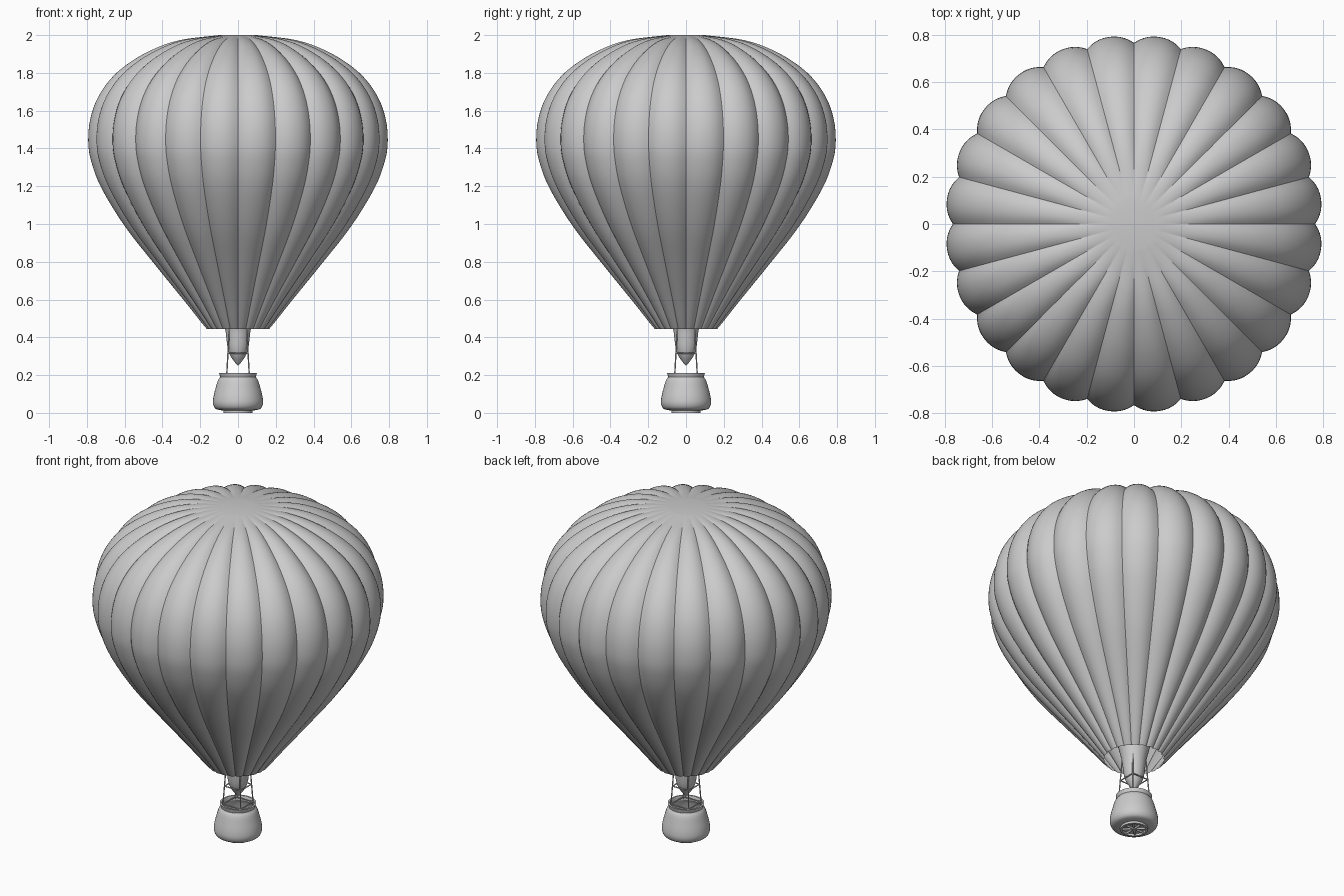
import bpy, bmesh, math
from mathutils import Vector

if "Cube" in bpy.data.objects:
    bpy.data.objects.remove(bpy.data.objects["Cube"])

GORES, PER = 24, 10


def smooth_path(pts, n):
    """Catmull-Rom through (r, z) points."""
    p = [Vector(q) for q in pts]
    p = [2 * p[0] - p[1]] + p + [2 * p[-1] - p[-2]]
    out = []
    for i in range(1, len(p) - 2):
        a, b, c, d = p[i - 1:i + 3]
        for k in range(n):
            t = k / n
            out.append(0.5 * (2 * b + (c - a) * t + (2 * a - 5 * b + 4 * c - d) * t * t
                              + (3 * b - a - 3 * c + d) * t ** 3))
    return out + [p[-2]]


def finish(name, bm, angle=30):
    bmesh.ops.remove_doubles(bm, verts=bm.verts, dist=1e-5)
    bmesh.ops.recalc_face_normals(bm, faces=bm.faces)
    me = bpy.data.meshes.new(name)
    bm.to_mesh(me)
    bm.free()
    me.polygons.foreach_set("use_smooth", [True] * len(me.polygons))
    me.set_sharp_from_angle(angle=math.radians(angle))
    ob = bpy.data.objects.new(name, me)
    bpy.context.collection.objects.link(ob)
    return ob


def revolve(name, path, seg, point=None, closed=False, cap_top=False, angle=30):
    point = point or (lambda i, j: path[i])
    bm = bmesh.new()
    rows = []
    for i in range(len(path)):
        row = []
        for j in range(seg):
            r, z = point(i, j)
            a = 2 * math.pi * j / seg
            row.append(bm.verts.new((r * math.cos(a), r * math.sin(a), z)))
        rows.append(row)
    for i in range(len(rows) if closed else len(rows) - 1):
        lo, hi = rows[i], rows[(i + 1) % len(rows)]
        for j in range(seg):
            k = (j + 1) % seg
            bm.faces.new((lo[j], lo[k], hi[k], hi[j]))
    if cap_top:
        bm.faces.new(rows[-1])
    return finish(name, bm, angle)


def rods(name, segments, radius):
    bm = bmesh.new()
    for a, b in segments:
        a, b = Vector(a), Vector(b)
        d = b - a
        m = d.to_track_quat('Z', 'Y').to_matrix().to_4x4()
        m.translation = (a + b) / 2
        bmesh.ops.create_cone(bm, cap_ends=True, segments=8, radius1=radius,
                              radius2=radius, depth=d.length, matrix=m)
    return finish(name, bm, 50)


# Envelope: seam profile, with each gore puffed out along the profile normal
seam = smooth_path([(.16, .445), (.277, .6), (.432, .8), (.582, 1.0), (.70, 1.2),
                    (.752, 1.34), (.766, 1.44), (.756, 1.55), (.718, 1.66), (.645, 1.765),
                    (.54, 1.853), (.42, 1.92), (.30, 1.965), (.2, 1.986), (.1, 2.0)], 4)


def gore_point(i, j):
    p = seam[i]
    t = seam[min(i + 1, len(seam) - 1)] - seam[max(i - 1, 0)]
    n = Vector((t.y, -t.x)).normalized()
    if i == 0:
        n = Vector((1, 0))
    u = 2 * (j % PER) / PER - 1
    fade = 1 if p.y < 1.5 else min(1, (p.x - .1) / .25)
    return p + n * (.042 * p.x * fade * (1 - abs(u) ** 2.2))


revolve("envelope", seam, GORES * PER, gore_point, cap_top=True, angle=24)

# Burner flame rising into the mouth
revolve("flame", smooth_path([(.0005, .25), (.02, .272), (.042, .305), (.055, .345),
                              (.062, .4), (.068, .445), (.09, .54), (.1, .6)], 4), 32, cap_top=True)

# Basket: outer wall, rim, inner wall
outer = smooth_path([(.085, .013), (.118, .022), (.132, .048), (.13, .085),
                     (.119, .13), (.107, .17), (.094, .19)], 4)
rim = [Vector(q) for q in ((.097, .2), (.1, .212), (.09, .212), (.084, .195))]
inner = [p - Vector((.012, 0)) for p in reversed(outer[3:-1])]
floor = [Vector((.0, .025)), Vector((.0, .013))]
revolve("basket", outer + rim + inner + floor, 40, closed=True)

# Base ring, hub and spokes under the basket
revolve("base_ring", [Vector(q) for q in ((.064, 0), (.076, 0), (.076, .016), (.064, .016))], 40, closed=True)
revolve("base_hub", [Vector(q) for q in ((0, 0), (.014, 0), (.014, .016), (0, .016))], 20)
rods("base_spokes", [((.01 * math.cos(a), .01 * math.sin(a), .008), (.068 * math.cos(a), .068 * math.sin(a), .008))
                     for a in [k * math.pi / 4 for k in range(8)]], .006)

# Ropes and the two square frames that tie them together
corners = [(1, 1), (-1, 1), (-1, -1), (1, -1)]
at = lambda c, s, z: (c[0] * s, c[1] * s, z)
rods("ropes", [(at(c, .06, .195), at(c, .046, .45)) for c in corners], .0035)
for name, s, z in (("lower_frame", .059, .208), ("upper_frame", .053, .316)):
    rods(name, [(at(corners[i], s, z), at(corners[(i + 1) % 4], s, z)) for i in range(4)], .0035)
